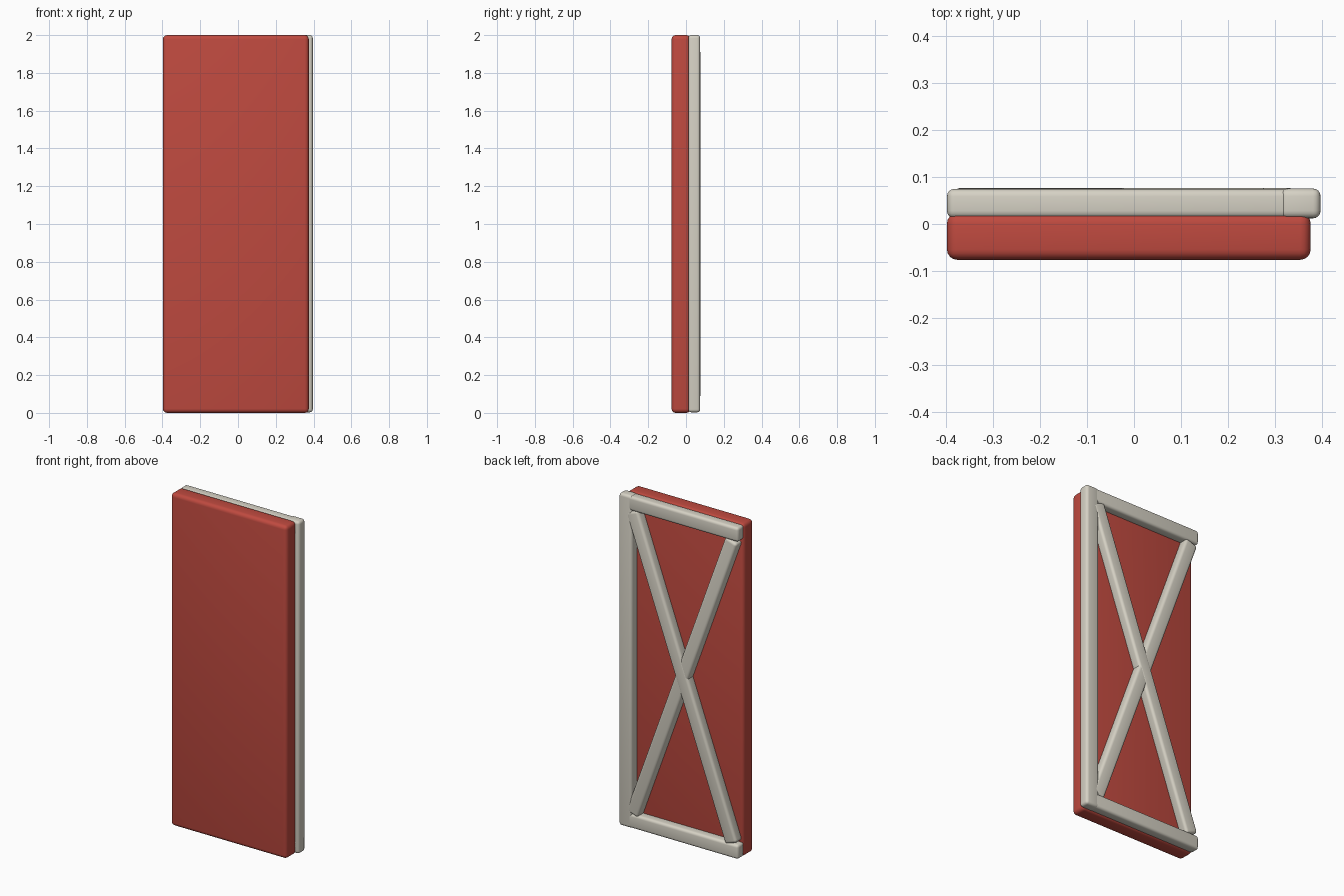
import bpy
import math

if "Cube" in bpy.data.objects:
    bpy.data.objects.remove(bpy.data.objects["Cube"])


def material(name, rgb):
    m = bpy.data.materials.new(name)
    m.diffuse_color = (*rgb, 1.0)
    m.use_nodes = True
    m.node_tree.nodes["Principled BSDF"].inputs["Base Color"].default_value = m.diffuse_color
    return m


RED = material("barn red", (0.52, 0.068, 0.05))
CREAM = material("cream trim", (0.67, 0.64, 0.555))


def board(name, low, high, mat, radius, tilt=0.0):
    """Rounded box between two corners, optionally tilted in the xz plane."""
    centre = [(a + b) / 2 for a, b in zip(low, high)]
    size = [b - a for a, b in zip(low, high)]
    bpy.ops.mesh.primitive_cube_add(size=1, location=centre)
    ob = bpy.context.object
    ob.name = ob.data.name = name
    ob.scale = size
    bpy.ops.object.transform_apply(location=False, rotation=False, scale=True)
    ob.rotation_euler.y = tilt
    bevel = ob.modifiers.new("rounded edges", "BEVEL")
    bevel.width = radius
    bevel.segments = 4
    bpy.ops.object.modifier_apply(modifier=bevel.name)
    bpy.ops.object.shade_smooth_by_angle(angle=math.radians(35))
    ob.data.materials.append(mat)
    return ob


# Door panel
board("door_panel", (-0.397, -0.076, 0.0), (0.375, 0.023, 2.0), RED, 0.022)

# Upright batten on one side of the back
board("side_batten", (0.31, 0.012, 0.003), (0.396, 0.0752, 2.0), CREAM, 0.016)

# Top and bottom rails
for name, z in (("top_rail", 1.911), ("bottom_rail", 0.004)):
    board(name, (-0.397, 0.012, z), (0.392, 0.0745, z + 0.086), CREAM, 0.016)

# Crossed braces, one very slightly proud of the other
DX, DZ, MID_X = 0.66, 1.82, -0.02
LENGTH = math.hypot(DX, DZ)
ANGLE = math.atan2(DX, DZ)
for name, side, back in (("brace_front", 1, 0.0768), ("brace_rear", -1, 0.0755)):
    board(name, (MID_X - 0.041, 0.012, 1 - LENGTH / 2),
          (MID_X + 0.041, back, 1 + LENGTH / 2), CREAM, 0.016, side * ANGLE)
